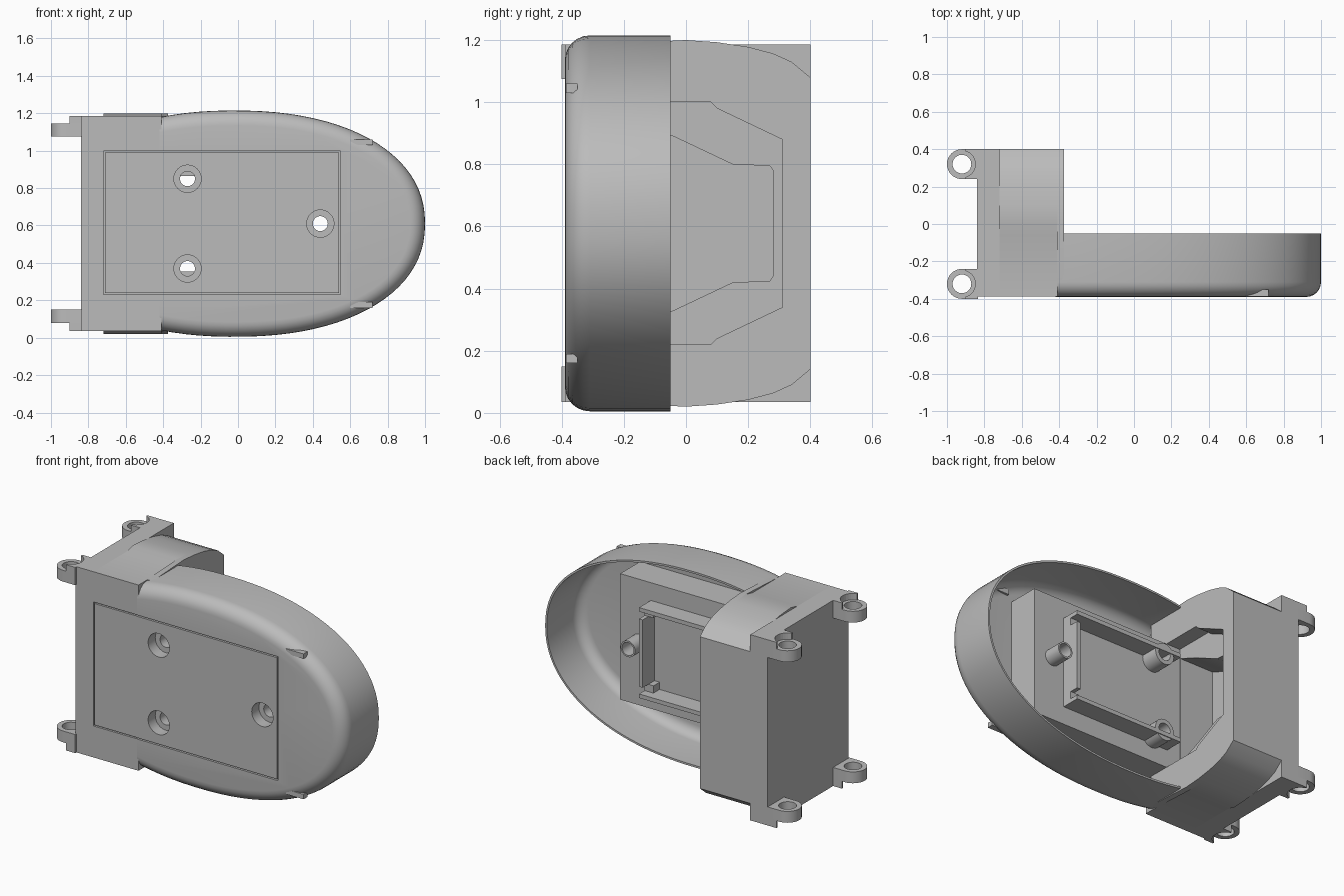
import bpy, bmesh
from math import cos, sin, pi, acos

if "Cube" in bpy.data.objects:
    bpy.data.objects.remove(bpy.data.objects["Cube"], do_unlink=True)

grey = bpy.data.materials.new("plain grey")
grey.use_nodes = True
grey.diffuse_color = (0.5, 0.5, 0.5, 1)
grey.node_tree.nodes["Principled BSDF"].inputs["Base Color"].default_value = (0.5, 0.5, 0.5, 1)

MID = 0.61                      # height of the mirror plane
FRONT, RIM = -0.39, -0.05       # shell depth range


def finish(name, bm):
    bmesh.ops.recalc_face_normals(bm, faces=bm.faces)
    mesh = bpy.data.meshes.new(name)
    bm.to_mesh(mesh)
    bm.free()
    mesh.materials.append(grey)
    ob = bpy.data.objects.new(name, mesh)
    bpy.context.collection.objects.link(ob)
    return ob


def prism(name, pts, axis, lo, hi):
    """Extrude a 2D outline along one axis."""
    place = {"x": lambda a, b, v: (v, a, b),
             "y": lambda a, b, v: (a, v, b),
             "z": lambda a, b, v: (a, b, v)}[axis]
    bm = bmesh.new()
    ends = [[bm.verts.new(place(a, b, v)) for a, b in pts] for v in (lo, hi)]
    for e in ends:
        bm.faces.new(e)
    n = len(pts)
    for i in range(n):
        j = (i + 1) % n
        bm.faces.new((ends[0][i], ends[0][j], ends[1][j], ends[1][i]))
    return finish(name, bm)


def box(name, x, y, z):
    return prism(name, [(x[0], y[0]), (x[1], y[0]), (x[1], y[1]), (x[0], y[1])], "z", *z)


def circle(cx, cy, r, n=32):
    return [(cx + r * cos(2 * pi * i / n), cy + r * sin(2 * pi * i / n)) for i in range(n)]


def activate(ob):
    bpy.ops.object.select_all(action="DESELECT")
    ob.select_set(True)
    bpy.context.view_layer.objects.active = ob


def cut(ob, cutter):
    """Subtract the cutter and discard it."""
    activate(ob)
    mod = ob.modifiers.new("cut", "BOOLEAN")
    mod.object, mod.operation, mod.solver = cutter, "DIFFERENCE", "EXACT"
    bpy.ops.object.modifier_apply(modifier=mod.name)
    bpy.data.objects.remove(cutter, do_unlink=True)


def smooth(ob, angle=0.6):
    activate(ob)
    bpy.ops.object.shade_smooth_by_angle(angle=angle)


def mirrored(half):
    """Close an outline of (y, half height) points about the mirror plane."""
    return [(y, MID + h) for y, h in half] + [(y, MID - h) for y, h in reversed(half)]


def oval(inset, n=28, left=-0.42, cx=-0.02, power=2.2):
    """Egg-shaped open outline from the upper left, round the nose, to the lower left."""
    a, b = 1.02 - inset, 0.605 - inset
    start = acos(-((cx - left) / a) ** (power / 2))
    pts = []
    for i in range(2 * n + 1):
        t = start * (1 - i / n)
        c, s = cos(t), sin(t)
        x = cx + a * (abs(c) ** (2 / power)) * (1 if c > 0 else -1)
        z = MID + b * (abs(s) ** (2 / power)) * (1 if s > 0 else -1)
        pts.append((x, z))
    return pts


def shell_levels(inset, radius, front):
    arc = [(inset + radius * (1 - cos(k * pi / 12)), front + radius * (1 - sin(k * pi / 12)))
           for k in range(7)]
    return [(inset, RIM)] + arc


# Oval shell, open at the back
bm = bmesh.new()
skins = []
for levels in (shell_levels(0, 0.08, FRONT), shell_levels(0.012, 0.065, -0.365)):
    loops = [[bm.verts.new((x, y, z)) for x, z in oval(i)] for i, y in levels]
    for p, q in zip(loops, loops[1:]):
        for j in range(len(p) - 1):
            bm.faces.new((p[j], p[j + 1], q[j + 1], q[j]))
    bm.faces.new(loops[-1])
    skins.append(loops)
outer, inner = skins
for j in range(len(outer[0]) - 1):
    bm.faces.new((outer[0][j], outer[0][j + 1], inner[0][j + 1], inner[0][j]))
bm.faces.new([l[0] for l in outer] + [l[-1] for l in reversed(outer)]
             + [l[-1] for l in inner] + [l[0] for l in reversed(inner)])
shell = finish("oval_shell", bm)

# Tall body behind the hinge side, rounded towards the back
curve = [(0, 0.59), (0.1, 0.583), (0.2, 0.568), (0.28, 0.547), (0.34, 0.52), (0.4, 0.47)]
hinge_slab = box("hinge_slab", (-0.84, -0.72), (-0.388, 0.4), (MID - 0.575, MID + 0.575))
body = prism("body", mirrored([(-0.388, 0.575), (-0.06, 0.575)] + curve), "x", -0.72, -0.41)
inner_wall = prism("inner_wall", mirrored([(-0.3, 0.575)] + curve), "x", -0.412, -0.375)

# Stepped opening in the inner wall
wide = mirrored([(-0.17, 0.39), (0.08, 0.39), (0.1, 0.37), (0.31, 0.27)])
narrow = mirrored([(-0.165, 0.33), (-0.04, 0.28), (0.15, 0.19), (0.27, 0.185), (0.28, 0.17)])
cut(inner_wall, prism("cutter", wide, "x", -0.5, -0.3))
cut(body, prism("cutter", wide, "x", -0.47, -0.3))
cut(body, prism("cutter", narrow, "x", -0.7, -0.3))

# Inner block and the low walled tray on it
block = box("inner_block", (-0.4, 0.57), (-0.375, -0.17), (0.22, 1.0))
for side, z in (("lower", 0.33), ("upper", 0.865)):
    box(side + "_tray_wall", (-0.38, 0.36), (-0.18, -0.055), (z, z + 0.025))
box("end_tray_wall", (0.335, 0.36), (-0.18, -0.055), (0.4, 0.82))
for side, z in (("lower", 0.33), ("upper", 0.82)):
    box(side + "_tray_corner", (0.3, 0.36), (-0.18, -0.11), (z, z + 0.07))

# Plate whose corners break through the rounded front edge
for side, z in (("lower", 0.16), ("upper", 1.03)):
    box(side + "_corner_plate", (0.6, 0.72), (-0.387, -0.35), (z, z + 0.03))

# Screw posts and counterbored holes
for x, z, r in ((0.44, MID, 0.05), (-0.27, 0.85, 0.065), (-0.27, 0.37, 0.065)):
    post = prism("screw_post", circle(x, z, r), "y", -0.2, -0.06)
    for ob in (post, block):
        cut(ob, prism("cutter", circle(x, z, 0.04), "y", -0.5, 0.1))
    for ob in (shell, block):
        cut(ob, prism("cutter", circle(x, z, 0.073), "y", -0.5, -0.32))
    smooth(post)

# Narrow groove outlining the front panel
G = 0.008
bars = [((-0.72 + G, 0.54), (0.23, 0.23 + G)), ((-0.72 + G, 0.54), (0.99, 0.99 + G)),
        ((0.54, 0.54 + G), (0.23, 0.99 + G)), ((-0.719, -0.72 + G), (0.23, 0.99 + G))]
for x, z in bars:
    for ob in (shell, body):
        cut(ob, box("cutter", x, (-0.5, -0.375), z))

# Hinge lugs with clearance tabs at the four corners
for y in (-0.32, 0.32):
    for side, lug_z, tab_z in (("lower", (0.08, 0.15), (0.035, 0.081)),
                               ("upper", (1.075, 1.145), (1.144, 1.185))):
        ring = [(-0.92 + 0.08 * cos(t), y + 0.08 * sin(t))
                for t in [pi / 2 + pi * k / 16 for k in range(17)]]
        lug = prism(side + "_hinge_lug", ring + [(-0.835, y - 0.08), (-0.835, y + 0.08)],
                    "z", *lug_z)
        cut(lug, prism("cutter", circle(-0.92, y, 0.05), "z", -0.2, 1.5))
        tab = box(side + "_hinge_tab", (-0.9, -0.835), (y - 0.08, y + 0.08), tab_z)
        cut(tab, prism("cutter", circle(-0.92, y, 0.072), "z", -0.2, 1.5))
        smooth(lug)

for ob in (shell, body, block, inner_wall):
    smooth(ob)
